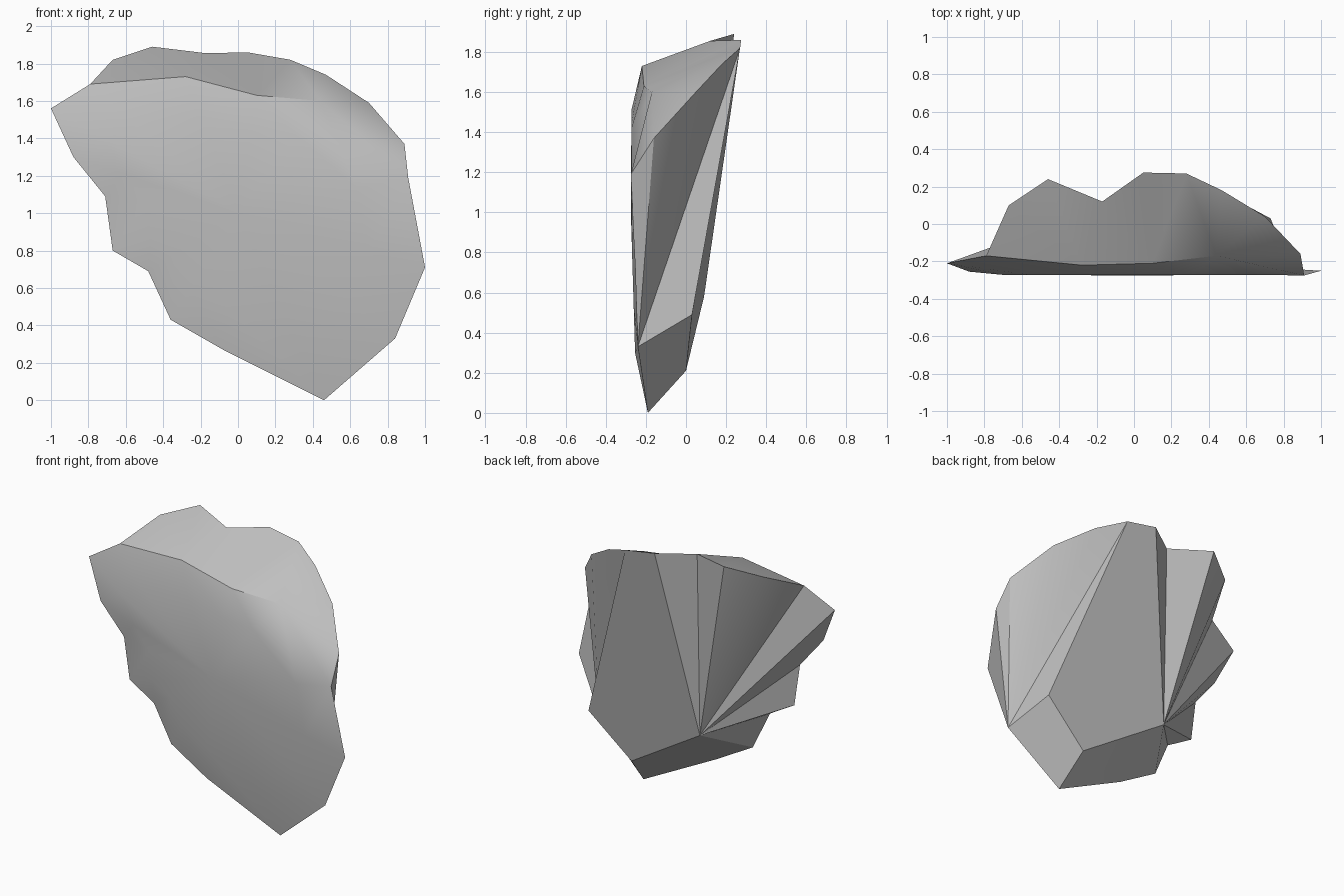
import bpy
import bmesh
import math
from mathutils import Vector

cube = bpy.data.objects.get("Cube")
if cube:
    bpy.data.objects.remove(cube, do_unlink=True)

stone = bpy.data.materials.new("grey stone")
stone.use_nodes = True
grey = (0.52, 0.52, 0.52, 1)
stone.diffuse_color = grey
stone.node_tree.nodes["Principled BSDF"].inputs["Base Color"].default_value = grey

bm = bmesh.new()


def add_points(points):
    return [bm.verts.new(p) for p in points]


def fan(hub, rim):
    """Triangles from one hub corner to each pair along a rim."""
    for a, b in zip(rim, rim[1:]):
        bm.faces.new((hub, a, b))


# Front rim: brow along the top, then the right edge, toe and ragged left edge
brow = add_points([(-1, -.21, 1.56), (-.79, -.17, 1.69), (-.28, -.22, 1.73),
                   (.1, -.21, 1.63), (.44, -.17, 1.6), (.91, -.275, 1.19)])
tip, left_crest, brow_a, brow_b, brow_c, shoulder = brow
side_point, heel, toe = add_points([(1, -.25, .71), (.84, -.24, .33), (.46, -.19, 0)])
ragged = add_points([(-.08, -.23, .27), (-.36, -.22, .43), (-.48, -.24, .69),
                     (-.67, -.235, .8), (-.71, -.24, 1.09), (-.88, -.255, 1.3)])
rim = brow + [side_point, heel, toe] + ragged

# Front face: slightly bulging, an inner ring closed by a centre fan
centre = Vector((0, -.275, 1))
inner = []
for v in rim:
    p = centre.lerp(v.co, .7)
    p.y = -.272 if p.z > .9 else -.272 + .03 * (.9 - p.z)
    inner.append(bm.verts.new(p))
hub = bm.verts.new(centre)
for i in range(len(rim)):
    j = (i + 1) % len(rim)
    bm.faces.new((rim[i], rim[j], inner[j], inner[i]))
fan(hub, inner + inner[:1])

# Rear crest, from left to right
crest = add_points([(-.67, .1, 1.82), (-.46, .24, 1.89), (-.17, .12, 1.855),
                    (.05, .275, 1.86), (.28, .27, 1.82), (.47, .18, 1.74),
                    (.7, .04, 1.59), (.89, -.16, 1.37)])
peak_r = crest[4]

# Sloping top between brow and crest
fan(brow_a, [left_crest] + crest[:3] + [brow_b])
fan(brow_b, crest[2:5] + [brow_c])
fan(brow_c, crest[4:] + [shoulder])

# Back: a low hub that the left flank fans from, and a broad flat panel
back_hub, low_toe, low_heel = add_points([(-.17, .09, .58), (.42, 0, .21), (.73, .03, .49)])
fan(back_hub, [crest[3], crest[2], crest[1], crest[0], left_crest, tip] + ragged[::-1])
bm.faces.new((peak_r, crest[3], back_hub, low_toe, low_heel))

# Underside and right flank
fan(low_toe, [toe, ragged[0], back_hub])
bm.faces.new((heel, toe, low_toe, low_heel))
fan(heel, [low_heel] + crest[4:] + [shoulder, side_point])

bmesh.ops.recalc_face_normals(bm, faces=bm.faces)
mesh = bpy.data.meshes.new("rock_slab")
bm.to_mesh(mesh)
bm.free()
mesh.materials.append(stone)
rock = bpy.data.objects.new("rock_slab", mesh)
bpy.context.collection.objects.link(rock)

# Soft shading on gentle folds, crisp ridges elsewhere
bpy.context.view_layer.objects.active = rock
rock.select_set(True)
bpy.ops.object.shade_smooth_by_angle(angle=math.radians(30))
